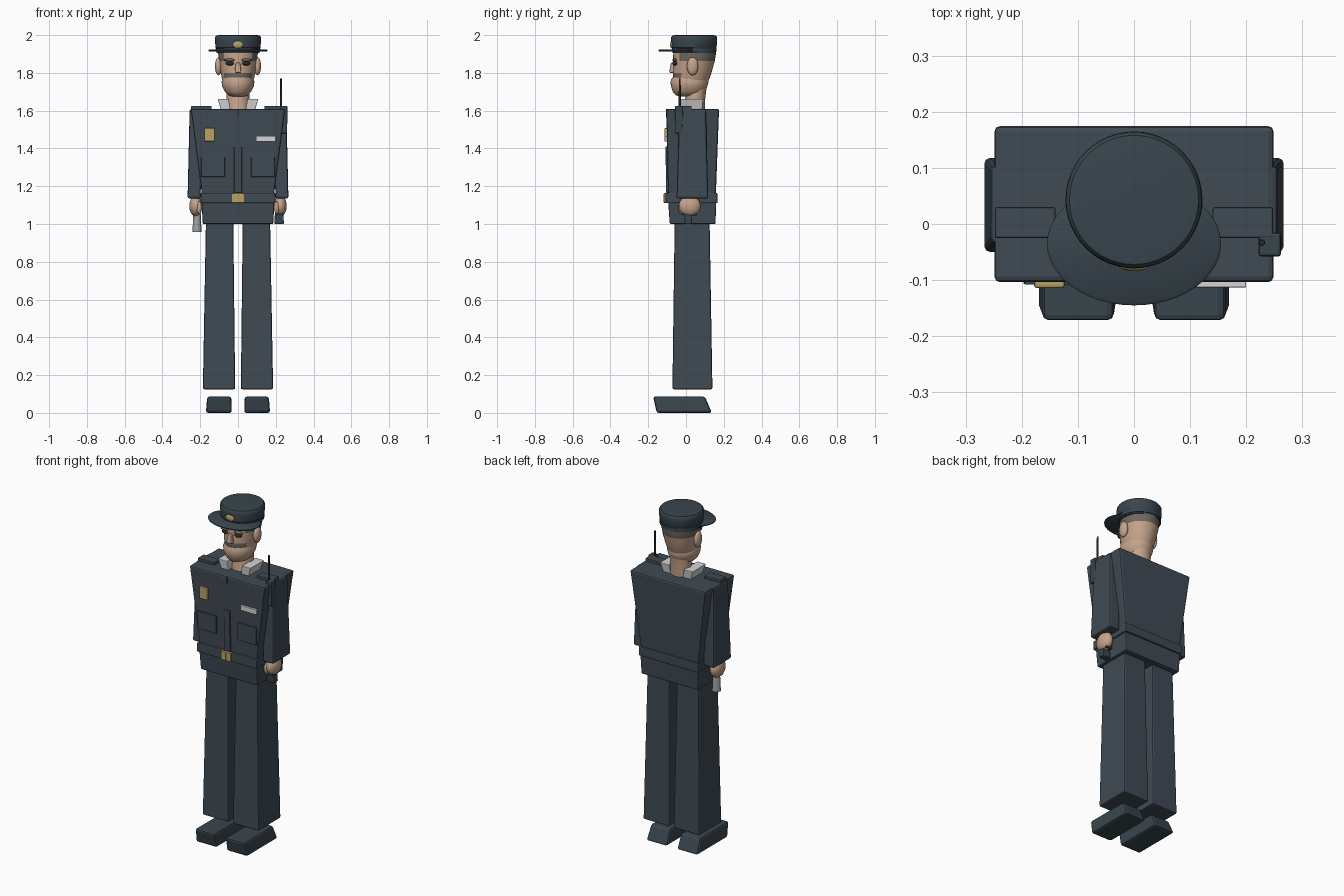
import bpy, bmesh, math

cube = bpy.data.objects.get("Cube")
if cube:
    bpy.data.objects.remove(cube, do_unlink=True)


def material(name, r, g, b):
    m = bpy.data.materials.new(name)
    m.use_nodes = True
    m.diffuse_color = (r, g, b, 1)
    bsdf = next(n for n in m.node_tree.nodes if n.type == 'BSDF_PRINCIPLED')
    bsdf.inputs["Base Color"].default_value = (r, g, b, 1)
    return m


NAVY = material("slate_navy", .05, .068, .087)
HAT = material("dark_slate", .04, .06, .075)
SKIN = material("skin", .56, .37, .26)
HAIR = material("greying_hair", .16, .14, .12)
GOLD = material("gold", .48, .37, .13)
WHITE = material("collar_white", .66, .66, .67)
GREY = material("baton_grey", .34, .35, .36)
BLACK = material("near_black", .025, .025, .028)


def finish(name, bm, mats, smooth=False, bevel=0, segments=2):
    bmesh.ops.recalc_face_normals(bm, faces=bm.faces)
    me = bpy.data.meshes.new(name)
    bm.to_mesh(me)
    bm.free()
    for m in mats:
        me.materials.append(m)
    ob = bpy.data.objects.new(name, me)
    bpy.context.collection.objects.link(ob)
    if bevel:
        mod = ob.modifiers.new("soft_edges", 'BEVEL')
        mod.width, mod.segments = bevel, segments
    if smooth:
        bpy.ops.object.select_all(action='DESELECT')
        ob.select_set(True)
        bpy.context.view_layer.objects.active = ob
        bpy.ops.object.shade_smooth_by_angle(angle=math.radians(40))
    return ob


# Tapered block between two rectangles (x0, x1, y0, y1)
def block(name, mat, z0, low, z1, high=None, bevel=.006):
    bm = bmesh.new()
    loops = []
    for z, (x0, x1, y0, y1) in ((z0, low), (z1, high or low)):
        loops.append([bm.verts.new(p) for p in
                      ((x0, y0, z), (x1, y0, z), (x1, y1, z), (x0, y1, z))])
    a, b = loops
    bm.faces.new(a)
    bm.faces.new(b)
    for i in range(4):
        j = (i + 1) % 4
        bm.faces.new((a[i], a[j], b[j], b[i]))
    return finish(name, bm, [mat], bevel=bevel)


# Stack of ellipses (z, half width, y front, y back)
def stack(name, mats, rings, cx=0, rule=None, n=32):
    bm = bmesh.new()
    loops = []
    for z, rx, y0, y1 in rings:
        loops.append([bm.verts.new((cx + rx * math.cos(2 * math.pi * i / n),
                                    (y0 + y1) / 2 + (y1 - y0) / 2 * math.sin(2 * math.pi * i / n), z))
                      for i in range(n)])
    bm.faces.new(loops[0])
    bm.faces.new(loops[-1])
    for a, b in zip(loops, loops[1:]):
        for i in range(n):
            j = (i + 1) % n
            bm.faces.new((a[i], a[j], b[j], b[i]))
    if rule:
        for f in bm.faces:
            f.material_index = rule(f.calc_center_median())
    return finish(name, bm, mats, smooth=True)


def ball(name, mat, centre, radii):
    bm = bmesh.new()
    bmesh.ops.create_uvsphere(bm, u_segments=20, v_segments=12, radius=1)
    for v in bm.verts:
        v.co = [c + r * k for c, r, k in zip(centre, radii, v.co)]
    return finish(name, bm, [mat], smooth=True)


def sided(s, x0, x1, y0, y1):
    return (min(s * x0, s * x1), max(s * x0, s * x1), y0, y1)


# Torso, belt and hips
block("jacket", NAVY, 1.15, (-.19, .19, -.095, .158), 1.61, (-.25, .25, -.104, .175), .01)
block("belt", NAVY, 1.11, (-.198, .198, -.108, .167), 1.165)
block("jacket_skirt", NAVY, 1.0, (-.187, .187, -.086, .156), 1.112, (-.192, .192, -.094, .16))
block("belt_buckle", GOLD, 1.112, (-.032, .032, -.117, -.1), 1.163, bevel=.003)
block("buckle_bar", GOLD, 1.115, (-.003, .003, -.12, -.11), 1.16, bevel=0)
block("front_placket", NAVY, 1.165, (-.02, .02, -.105, -.08), 1.41, (-.02, .02, -.108, -.08), .002)
block("collar_seam", BLACK, 1.565, (-.002, .002, -.106, -.1), 1.608, bevel=0)

# Paired limbs and clothing
for s, side in ((1, "left"), (-1, "right")):
    block(side + "_trouser_leg", NAVY, .125, sided(s, .015, .186, -.072, .14),
          1.01, sided(s, .025, .17, -.06, .125), .008)
    block(side + "_shoe", HAT, 0, sided(s, .033, .17, -.155, .137),
          .087, sided(s, .036, .163, -.174, .1), .012)
    block(side + "_sleeve", NAVY, 1.135, sided(s, .198, .267, -.05, .118),
          1.608, sided(s, .19, .256, -.035, .105), .01)
    ball(side + "_hand", SKIN, (s * .224, .02, 1.095), (.034, .058, .055))
    ball(side + "_thumb", SKIN, (s * .205, -.022, 1.085), (.014, .018, .034))
    block(side + "_epaulette", NAVY, 1.6, sided(s, .14, .248, -.025, .03), 1.626, bevel=.004)
    block(side + "_pocket", NAVY, 1.25, sided(s, .07, .195, -.106, -.08), 1.355,
          sided(s, .07, .195, -.108, -.08), .002)
    block(side + "_collar", WHITE, 1.605, sided(s, .04, .09, -.03, .085),
          1.662, sided(s, .05, .108, -.035, .092), .003)
    ball(side + "_ear", SKIN, (s * .103, .035, 1.835), (.019, .03, .048))
    ball(side + "_eye", BLACK, (s * .042, -.058, 1.851), (.023, .014, .012))
    ball(side + "_brow", HAIR, (s * .044, -.06, 1.868), (.03, .012, .008))

# Head
stack("neck", [SKIN], [(1.58, .062, -.02, .1), (1.65, .06, -.005, .1), (1.73, .06, 0, .11)])
stack("head", [SKIN, HAIR],
      [(1.75, .078, -.062, .115), (1.772, .085, -.07, .125), (1.80, .091, -.069, .135),
       (1.83, .096, -.068, .143), (1.862, .1, -.068, .152), (1.89, .104, -.068, .157),
       (1.925, .106, -.065, .16)],
      rule=lambda c: int((c.z > 1.862 and c.y > -.03)
                         or (1.77 < c.z < 1.80 and c.y < -.02)))
stack("jaw", [SKIN],
      [(1.675, .03, -.03, .05), (1.682, .052, -.055, .08), (1.70, .07, -.07, .1),
       (1.73, .084, -.08, .114), (1.755, .087, -.082, .12), (1.775, .08, -.074, .115)])
block("nose", SKIN, 1.8, (-.018, .018, -.09, -.05), 1.855, (-.012, .012, -.08, -.05), .007)

# Hat
stack("hat_crown", [HAT],
      [(1.905, .113, -.07, .158), (1.93, .115, -.073, .16), (1.934, .119, -.077, .162),
       (1.975, .122, -.079, .165), (1.99, .121, -.078, .164), (1.998, .115, -.072, .158),
       (2.0, .1, -.057, .143)], n=48)
stack("hat_brim", [HAT],
      [(1.913, .15, -.14, .07), (1.916, .155, -.145, .075),
       (1.921, .155, -.145, .075), (1.925, .15, -.14, .07)], n=48)
stack("hat_band", [HAT], [(1.912, .118, -.075, .162), (1.928, .118, -.075, .162)], n=48)
ball("hat_badge", GOLD, (0, -.075, 1.95), (.027, .009, .02))

# Chest insignia
block("chest_badge", GOLD, 1.437, (-.178, -.124, -.114, -.095), 1.507, bevel=.004)
block("chest_plate", WHITE, 1.437, (.095, .2, -.113, -.095), 1.467, bevel=.002)

# Shoulder radio with aerial
block("radio", HAT, 1.48, (.222, .26, -.056, -.02), 1.625, (.222, .262, -.058, -.015), .005)
stack("radio_aerial", [BLACK], [(1.6, .006, -.039, -.027), (1.77, .005, -.038, -.028)], cx=.228, n=12)

# Hand-held items
stack("baton", [GREY], [(.957, .024, -.002, .046), (1.03, .021, .001, .043),
                        (1.08, .018, .004, .04)], cx=-.217, n=16)
block("pistol_grip", HAT, 1.0, (.192, .243, -.006, .032), 1.07, (.196, .24, -.01, .028), .004)
block("pistol_barrel", HAT, 1.045, (.2, .238, -.016, .055), 1.068, bevel=.003)
